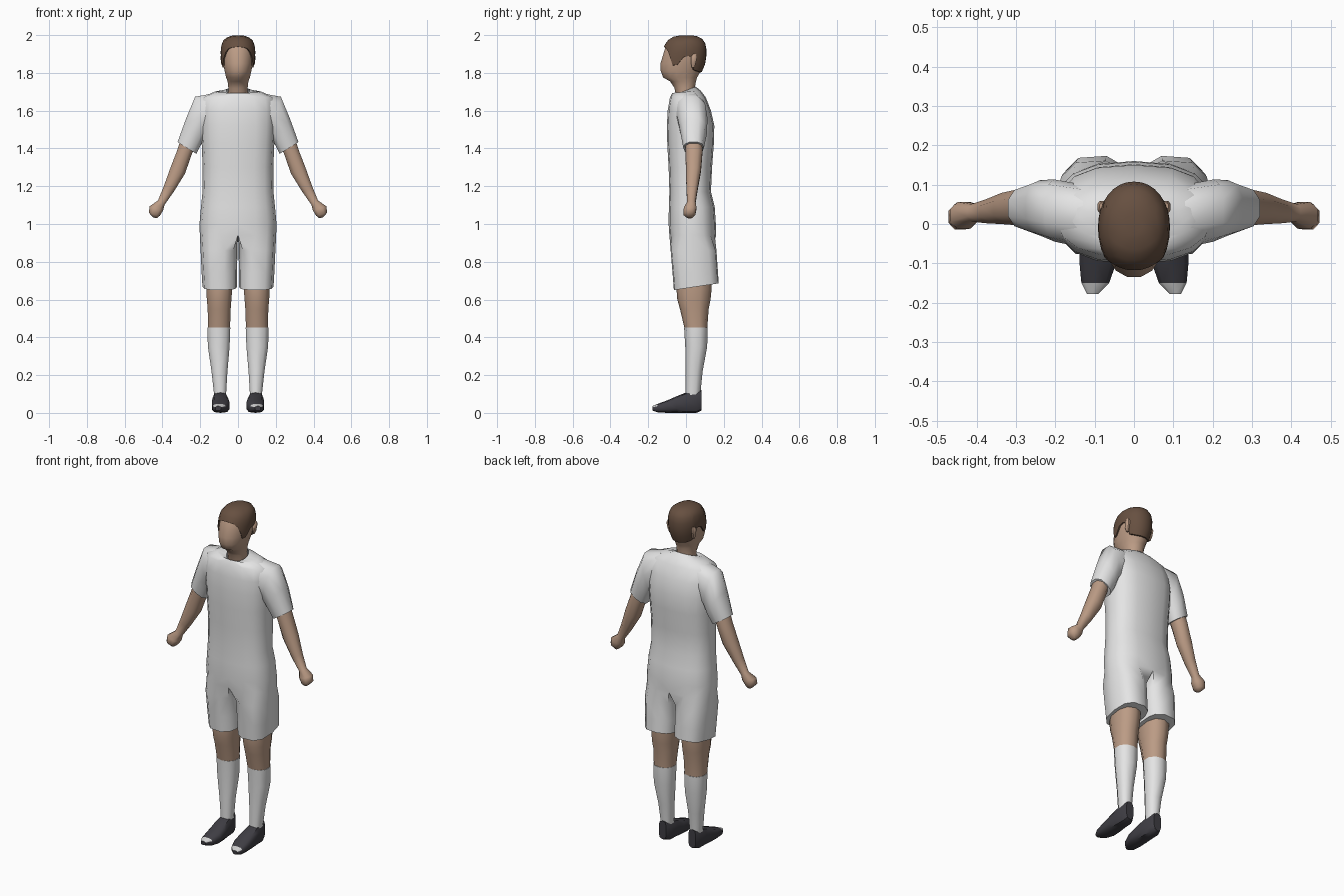
import bpy, bmesh, math
from mathutils import Vector


def material(name, rgb):
    m = bpy.data.materials.new(name)
    m.diffuse_color = (*rgb, 1)
    return m


KIT = material("white cloth", (0.78, 0.78, 0.78))
SKIN = material("skin", (0.50, 0.33, 0.235))
HAIR = material("brown hair", (0.135, 0.08, 0.052))
SHOE = material("dark shoe", (0.05, 0.048, 0.058))
TRIM = material("light toe trim", (0.62, 0.62, 0.62))


def spow(v, n):
    return math.copysign(abs(v) ** (2 / n), v)


def finish(name, bm, mats, mirror=False, rule=None, angle=45):
    if mirror:
        bmesh.ops.mirror(bm, geom=bm.verts[:] + bm.edges[:] + bm.faces[:],
                         axis='X', merge_dist=0.0005)
        bmesh.ops.remove_doubles(bm, verts=bm.verts[:], dist=0.0005)
    bmesh.ops.recalc_face_normals(bm, faces=bm.faces[:])
    if rule:
        for f in bm.faces:
            f.material_index = rule(f)
    me = bpy.data.meshes.new(name)
    bm.to_mesh(me)
    bm.free()
    for m in mats:
        me.materials.append(m)
    me.shade_smooth()
    me.set_sharp_from_angle(angle=math.radians(angle))
    ob = bpy.data.objects.new(name, me)
    bpy.context.collection.objects.link(ob)
    return ob


def skin_rings(bm, rings, closed=True):
    """Bridge neighbouring lists of vertices with quads."""
    for a, b in zip(rings, rings[1:]):
        n = len(a)
        for i in range(n if closed else n - 1):
            j = (i + 1) % n
            bm.faces.new((a[i], a[j], b[j], b[i]))


def loft(name, rings, mats, sides=10, n=2.3, mirror=True, rule=None, angle=45):
    """Each ring: centre, two half axes."""
    bm = bmesh.new()
    loops = []
    for c, u, v in rings:
        c, u, v = Vector(c), Vector(u), Vector(v)
        loops.append([bm.verts.new(c + u * spow(math.cos(t), n) + v * spow(math.sin(t), n))
                      for t in (2 * math.pi * (i + 0.5) / sides for i in range(sides))])
    skin_rings(bm, loops)
    bm.faces.new(loops[0])
    bm.faces.new(loops[-1])
    return finish(name, bm, mats, mirror, rule, angle)


def limb(ox, oz, ix, iz, y0, y1):
    """Slanted ring between an outer and an inner point."""
    return (((ox + ix) / 2, (y0 + y1) / 2, (oz + iz) / 2),
            ((ox - ix) / 2, 0, (oz - iz) / 2), (0, (y1 - y0) / 2, 0))


def level(z, x0, x1, y0, y1):
    return limb(x1, z, x0, z, y0, y1)


# Shirt and shorts: half a trunk that splits into a leg, then mirrored
bm = bmesh.new()
trunk = [  # z, half width, front y, back y, tilt, squareness
    (1.705, 0.062, -0.062, 0.052, 0.022, 2.0),
    (1.70, 0.125, -0.072, 0.078, 0.006, 2.1),
    (1.67, 0.195, -0.085, 0.105, 0.0, 2.3),
    (1.60, 0.200, -0.097, 0.132, 0.0, 2.5),
    (1.52, 0.198, -0.101, 0.150, 0.0, 2.6),
    (1.42, 0.192, -0.099, 0.147, 0.0, 2.6),
    (1.30, 0.187, -0.092, 0.138, 0.0, 2.5),
    (1.17, 0.188, -0.088, 0.132, 0.0, 2.5),
    (1.09, 0.196, -0.091, 0.152, 0.0, 2.5),
    (1.00, 0.204, -0.092, 0.158, 0.0, 2.5),
    (0.94, 0.202, -0.088, 0.160, 0.0, 2.5)]
arcs = []
for z, w, y0, y1, tilt, n in trunk:
    arc = []
    for i in range(9):
        t = math.radians(-90 + 22.5 * i)
        s = spow(math.sin(t), n)
        x = 0 if i in (0, 8) else w * spow(math.cos(t), n)
        arc.append(bm.verts.new((x, (y0 + y1) / 2 + s * (y1 - y0) / 2, z + tilt * s)))
    arcs.append(arc)
skin_rings(bm, arcs, closed=False)
crotch = [bm.verts.new((0, y, 0.94)) for y in (0.10, 0.035, -0.03)]
legs = [arcs[-1] + crotch]
for z, x0, x1, y0, y1, tilt in [(0.86, 0.003, 0.198, -0.083, 0.163, 0),
                                (0.75, 0.005, 0.193, -0.073, 0.170, 0.008),
                                (0.668, 0.006, 0.188, -0.066, 0.175, 0.018)]:
    ring = []
    for d in [-135 + 33.75 * i for i in range(9)] + [157.5, 180, 202.5]:
        c, s = (spow(f(math.radians(d)), 2.7) for f in (math.cos, math.sin))
        ring.append(bm.verts.new(((x0 + x1) / 2 + c * (x1 - x0) / 2,
                                  (y0 + y1) / 2 + s * (y1 - y0) / 2, z + tilt * s)))
    legs.append(ring)
skin_rings(bm, legs)
bm.faces.new(legs[-1])
finish("shirt_and_shorts", bm, [KIT], mirror=True, angle=60)

# Sleeves, arms and fists
loft("sleeves", [limb(0.13, 1.695, 0.13, 1.50, -0.06, 0.10),
                 limb(0.228, 1.678, 0.175, 1.455, -0.045, 0.113),
                 limb(0.277, 1.56, 0.198, 1.41, -0.03, 0.112),
                 limb(0.322, 1.435, 0.218, 1.37, -0.014, 0.095)], [KIT], n=2.5, angle=60)
loft("arms", [limb(0.302, 1.46, 0.225, 1.41, -0.008, 0.088),
              limb(0.325, 1.39, 0.245, 1.36, -0.006, 0.09),
              limb(0.360, 1.30, 0.278, 1.265, -0.003, 0.082),
              limb(0.395, 1.20, 0.338, 1.17, 0.0, 0.064),
              limb(0.425, 1.125, 0.388, 1.10, 0.005, 0.052),
              limb(0.470, 1.095, 0.394, 1.07, -0.014, 0.058),
              limb(0.474, 1.06, 0.412, 1.043, -0.016, 0.052),
              limb(0.450, 1.035, 0.430, 1.030, 0.005, 0.035)], [SKIN], sides=8, angle=60)

# Bare knees, socks
loft("knees", [level(0.76, 0.025, 0.172, -0.05, 0.14),
               level(0.65, 0.028, 0.170, -0.05, 0.135),
               level(0.60, 0.032, 0.168, -0.046, 0.130),
               level(0.55, 0.036, 0.163, -0.032, 0.120),
               level(0.44, 0.040, 0.162, -0.006, 0.112)], [SKIN], angle=60)
loft("socks", [level(0.452, 0.038, 0.165, -0.010, 0.115),
               level(0.35, 0.042, 0.162, -0.004, 0.112),
               level(0.22, 0.054, 0.142, -0.002, 0.088),
               level(0.06, 0.064, 0.124, -0.002, 0.072)], [KIT])


# Shoes: sections from heel to toe, with a light toe cap
def section(y, x0, x1, z0, z1):
    return (((x0 + x1) / 2, y, (z0 + z1) / 2), ((x1 - x0) / 2, 0, 0), (0, 0, (z1 - z0) / 2))


loft("shoes", [section(0.082, 0.072, 0.122, 0.012, 0.122),
               section(0.055, 0.056, 0.134, 0.0, 0.115),
               section(0.0, 0.052, 0.136, 0.0, 0.108),
               section(-0.05, 0.045, 0.140, 0.0, 0.088),
               section(-0.10, 0.044, 0.140, 0.0, 0.066),
               section(-0.15, 0.062, 0.135, 0.003, 0.048),
               section(-0.178, 0.090, 0.120, 0.012, 0.036)],
     [SHOE, TRIM], n=3,
     rule=lambda f: int(f.calc_center_median().y < -0.155 and f.normal.z > 0.15))

# Head profile: z, half width, front y, back y
HEAD = [(1.66, 0.054, -0.050, 0.045), (1.72, 0.052, -0.062, 0.048),
        (1.755, 0.056, -0.085, 0.054), (1.775, 0.064, -0.122, 0.060),
        (1.81, 0.072, -0.136, 0.080), (1.85, 0.081, -0.137, 0.096),
        (1.90, 0.085, -0.122, 0.102), (1.94, 0.083, -0.110, 0.100),
        (1.97, 0.070, -0.090, 0.088), (1.988, 0.046, -0.060, 0.060),
        (1.995, 0.010, -0.015, 0.015)]


def lerp(table, v):
    for a, b in zip(table, table[1:]):
        if v <= b[0]:
            k = max(0, (v - a[0]) / (b[0] - a[0]))
            return [p + (q - p) * k for p, q in zip(a, b)]
    return list(table[-1])


loft("head", [level(z, -w, w, y0, y1) for z, w, y0, y1 in HEAD], [SKIN],
     sides=16, n=2.1, mirror=False, angle=60)

# Hair: shell over the scalp with a shaped hairline (degrees from the front, z)
LINE = [(0, 1.938), (30, 1.932), (50, 1.90), (68, 1.838), (80, 1.842), (92, 1.89),
        (112, 1.888), (124, 1.815), (150, 1.805), (180, 1.803)]
bm = bmesh.new()
rows, cols = 8, 32
grid = [[] for _ in range(rows + 1)]
for i in range(cols):
    d = 360 * i / cols
    low = lerp(LINE, min(d, 360 - d))[1]
    s, c = math.sin(math.radians(d)), math.cos(math.radians(d))
    for r in range(rows + 1):
        z = low + (1.994 - low) * math.sin(math.pi / 2 * max(0, r - 1) / (rows - 1))
        _, w, y0, y1 = lerp(HEAD, z)
        out = 0.007 if r else -0.004
        grid[r].append(bm.verts.new(((w + out) * spow(s, 2.1),
                                     (y0 + y1) / 2 - ((y1 - y0) / 2 + out) * spow(c, 2.1),
                                     z + 0.005 * r / rows)))
skin_rings(bm, grid)
bm.faces.new(grid[-1])
finish("hair", bm, [HAIR], angle=50)

# Ears
loft("ears", [level(1.828, 0.070, 0.082, 0.030, 0.046),
              level(1.85, 0.070, 0.090, 0.026, 0.052),
              level(1.885, 0.070, 0.094, 0.026, 0.060),
              level(1.90, 0.070, 0.088, 0.036, 0.054)], [SKIN], sides=8)
